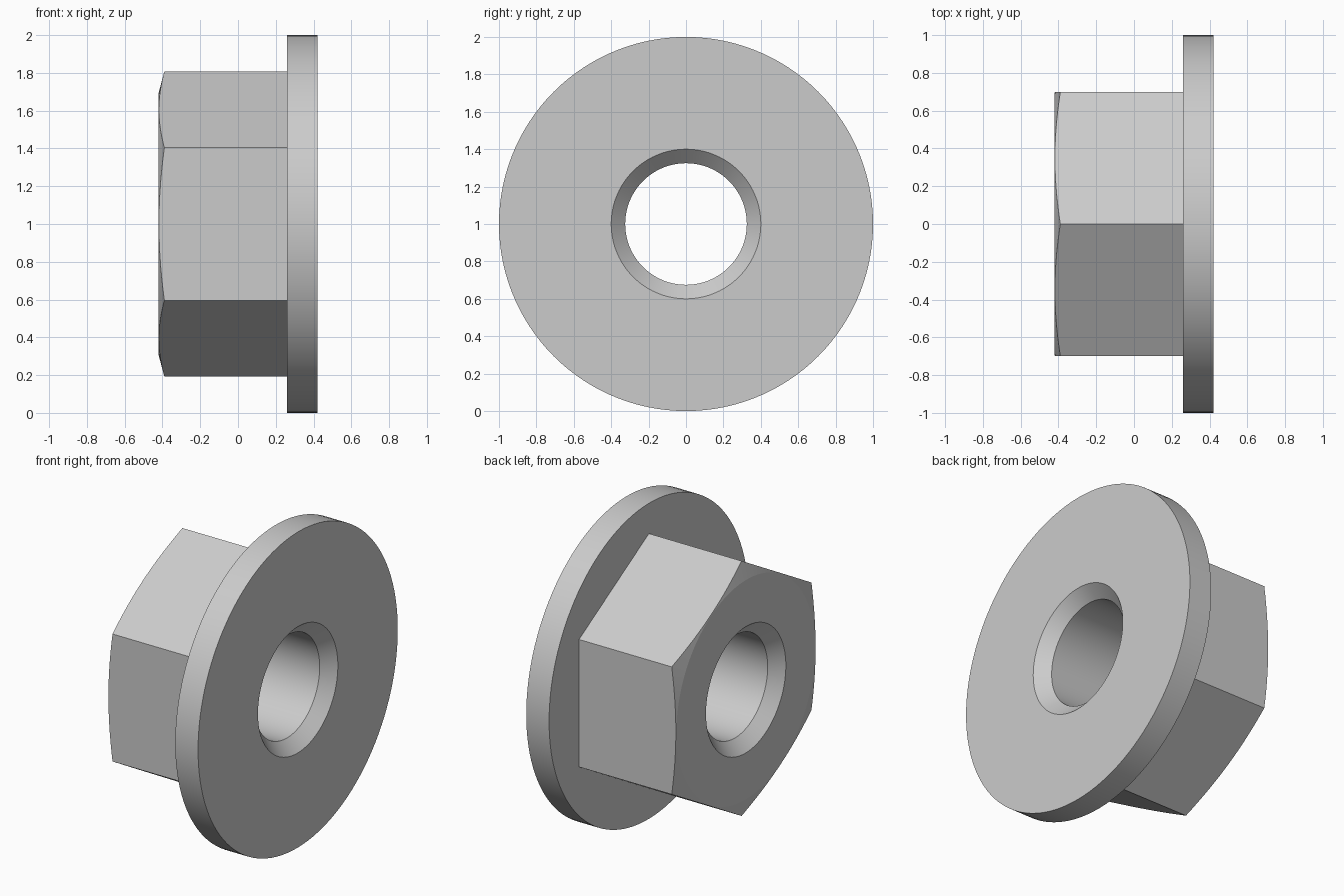
import bpy, bmesh, math

if "Cube" in bpy.data.objects:
    bpy.data.objects.remove(bpy.data.objects["Cube"])


def lathe(name, profile, sides):
    """Closed solid spun around the x axis (at z = 1) from (x, radius) pairs."""
    bm = bmesh.new()
    rings = []
    for x, r in profile:
        ring = []
        for i in range(sides):
            a = 2 * math.pi * i / sides
            ring.append(bm.verts.new((x, r * math.sin(a), 1 + r * math.cos(a))))
        rings.append(ring)
    for a, b in zip(rings, rings[1:]):
        for i in range(sides):
            j = (i + 1) % sides
            bm.faces.new((a[i], a[j], b[j], b[i]))
    bm.faces.new(rings[0])
    bm.faces.new(rings[-1])
    bmesh.ops.recalc_face_normals(bm, faces=bm.faces)
    mesh = bpy.data.meshes.new(name)
    bm.to_mesh(mesh)
    bm.free()
    obj = bpy.data.objects.new(name, mesh)
    bpy.context.collection.objects.link(obj)
    return obj


def combine(target, tool, operation):
    """Apply a boolean and discard the tool."""
    bpy.context.view_layer.objects.active = target
    mod = target.modifiers.new(operation, 'BOOLEAN')
    mod.operation = operation
    mod.solver = 'EXACT'
    mod.object = tool
    bpy.ops.object.modifier_apply(modifier=mod.name)
    bpy.data.objects.remove(tool)


SIDES = 120
BACK, STEP, FACE = -0.42, 0.26, 0.42

# Hexagonal body, its outer corners trimmed by a shallow cone
nut = lathe("flange_nut", [(BACK - 0.05, 0.808), (0.34, 0.808)], 6)
cone = lathe("corner_trim", [(BACK, 0.695), (-0.36, 0.92), (0.5, 0.92)], SIDES)
combine(nut, cone, 'INTERSECT')

# Round flange
flange = lathe("flange", [(STEP, 1.0), (FACE, 1.0)], SIDES)
combine(nut, flange, 'UNION')

# Through hole with a 45 degree countersink at both ends
bore = lathe("bore", [(BACK - 0.05, 0.45), (BACK + 0.075, 0.325),
                      (FACE - 0.075, 0.325), (FACE + 0.05, 0.45)], SIDES)
combine(nut, bore, 'DIFFERENCE')

# Smooth round surfaces, crisp edges
bpy.ops.object.select_all(action='DESELECT')
nut.select_set(True)
bpy.context.view_layer.objects.active = nut
bpy.ops.object.shade_smooth_by_angle(angle=math.radians(10))
